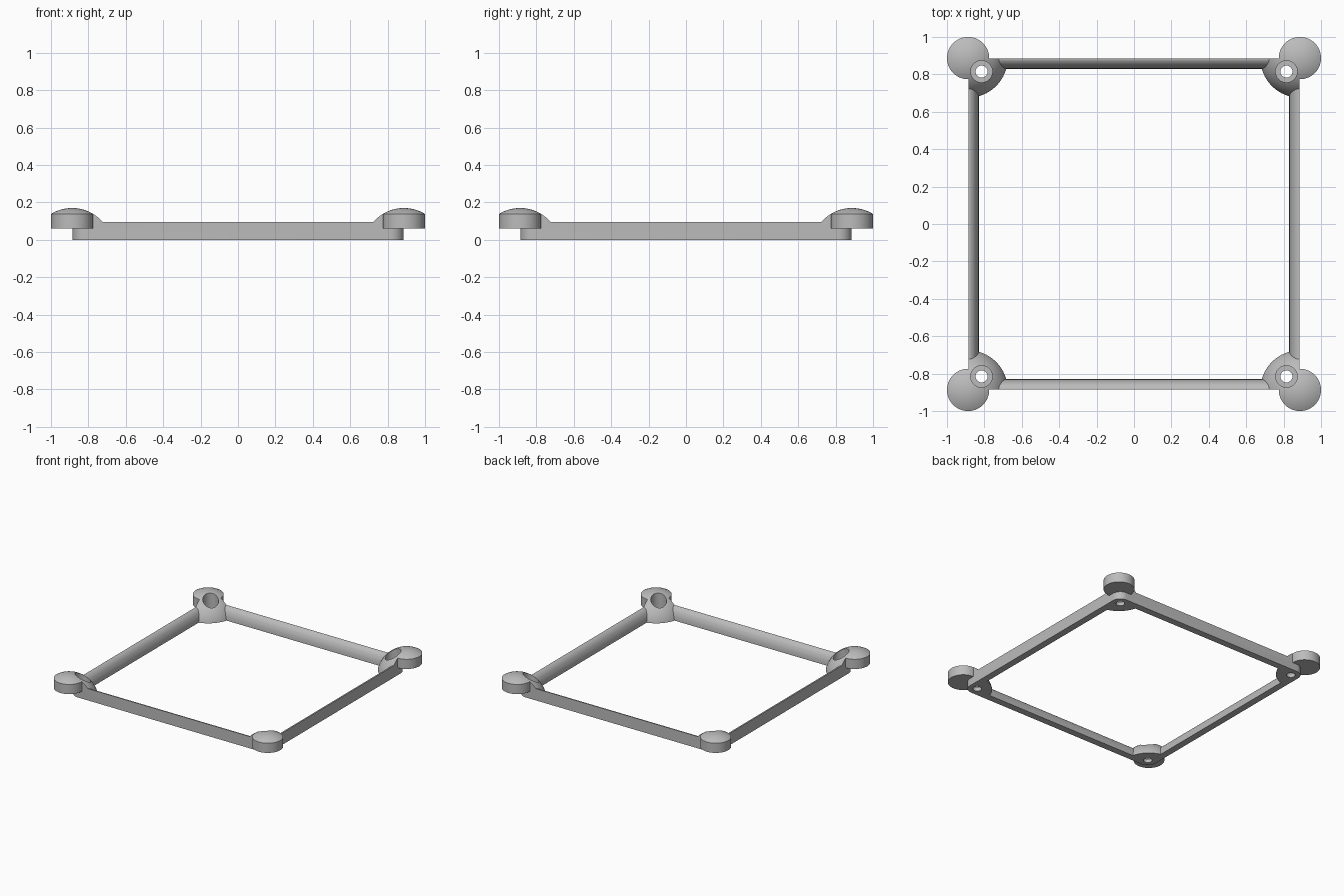
import bpy, bmesh, math

HALF = 0.885          # outer half width of the frame
FOOT = 0.887          # centre of the corner pads
HOLE = 0.815          # centre of the screw holes
SIGNS = [(1, 1), (-1, 1), (-1, -1), (1, -1)]

old = bpy.data.objects.get("Cube")
if old:
    bpy.data.objects.remove(old, do_unlink=True)

grey = bpy.data.materials.new("light grey plastic")
grey.use_nodes = True
colour = (0.5, 0.5, 0.5, 1)
grey.diffuse_color = colour
grey.node_tree.nodes["Principled BSDF"].inputs["Base Color"].default_value = colour


def finish(bm, name):
    bmesh.ops.recalc_face_normals(bm, faces=bm.faces)
    mesh = bpy.data.meshes.new(name)
    bm.to_mesh(mesh)
    bm.free()
    mesh.materials.append(grey)
    obj = bpy.data.objects.new(name, mesh)
    bpy.context.collection.objects.link(obj)
    return obj


def prism(name, outline, low, high):
    bm = bmesh.new()
    face = bm.faces.new([bm.verts.new((x, y, low)) for x, y in outline])
    grown = bmesh.ops.extrude_face_region(bm, geom=[face])["geom"]
    top = [v for v in grown if isinstance(v, bmesh.types.BMVert)]
    bmesh.ops.translate(bm, verts=top, vec=(0, 0, high - low))
    return finish(bm, name)


def disc(name, x, y, radius, low, high, sides=64):
    turns = [2 * math.pi * i / sides for i in range(sides)]
    return prism(name, [(x + radius * math.cos(a), y + radius * math.sin(a))
                        for a in turns], low, high)


def combine(target, tool, operation):
    mod = target.modifiers.new(operation.lower(), "BOOLEAN")
    mod.operation, mod.solver, mod.object = operation, "EXACT", tool
    bpy.context.view_layer.objects.active = target
    bpy.ops.object.modifier_apply(modifier=mod.name)
    bpy.data.objects.remove(tool, do_unlink=True)


# Four mitred rails, rounded on the inner side
steps = 12
profile = [(0.92, -0.02), (0.92, 0.095)]
for i in range(steps + 1):
    a = math.pi / 2 * i / steps
    profile.append((HALF - 0.055 * math.sin(a), 0.095 * math.cos(a)))
profile.append((HALF - 0.055, -0.02))
bm = bmesh.new()
rings = [[bm.verts.new((sx * d, sy * d, z)) for d, z in profile] for sx, sy in SIGNS]
for k in range(4):
    a, b = rings[k], rings[(k + 1) % 4]
    for i in range(len(profile)):
        j = (i + 1) % len(profile)
        bm.faces.new((a[i], a[j], b[j], b[i]))
frame = finish(bm, "corner_frame")

# Domed corner bosses
for sx, sy in SIGNS:
    bm = bmesh.new()
    bmesh.ops.create_uvsphere(bm, u_segments=64, v_segments=40, radius=0.217)
    bmesh.ops.translate(bm, verts=bm.verts, vec=(sx * FOOT, sy * FOOT, -0.047))
    combine(frame, finish(bm, "corner_dome"), "UNION")

# Outer limit: rounded square plus raised round pads
outline = []
for k, (sx, sy) in enumerate(SIGNS):
    for i in range(13):
        a = math.pi / 2 * (k + i / 12)
        r = HALF - HOLE
        outline.append((sx * HOLE + r * math.cos(a), sy * HOLE + r * math.sin(a)))
limit = prism("outer_limit", outline, 0, 0.3)
for sx, sy in SIGNS:
    combine(limit, disc("pad", sx * FOOT, sy * FOOT, 0.113, 0.06, 0.35), "UNION")
combine(frame, limit, "INTERSECT")

# Counterbored screw holes
for sx, sy in SIGNS:
    x, y = sx * HOLE, sy * HOLE
    combine(frame, disc("counterbore", x, y, 0.058, 0.03, 0.4, 40), "DIFFERENCE")
    combine(frame, disc("screw_hole", x, y, 0.032, -0.1, 0.2, 40), "DIFFERENCE")

bpy.ops.object.select_all(action="DESELECT")
frame.select_set(True)
bpy.context.view_layer.objects.active = frame
bpy.ops.object.shade_smooth_by_angle(angle=math.radians(25))
